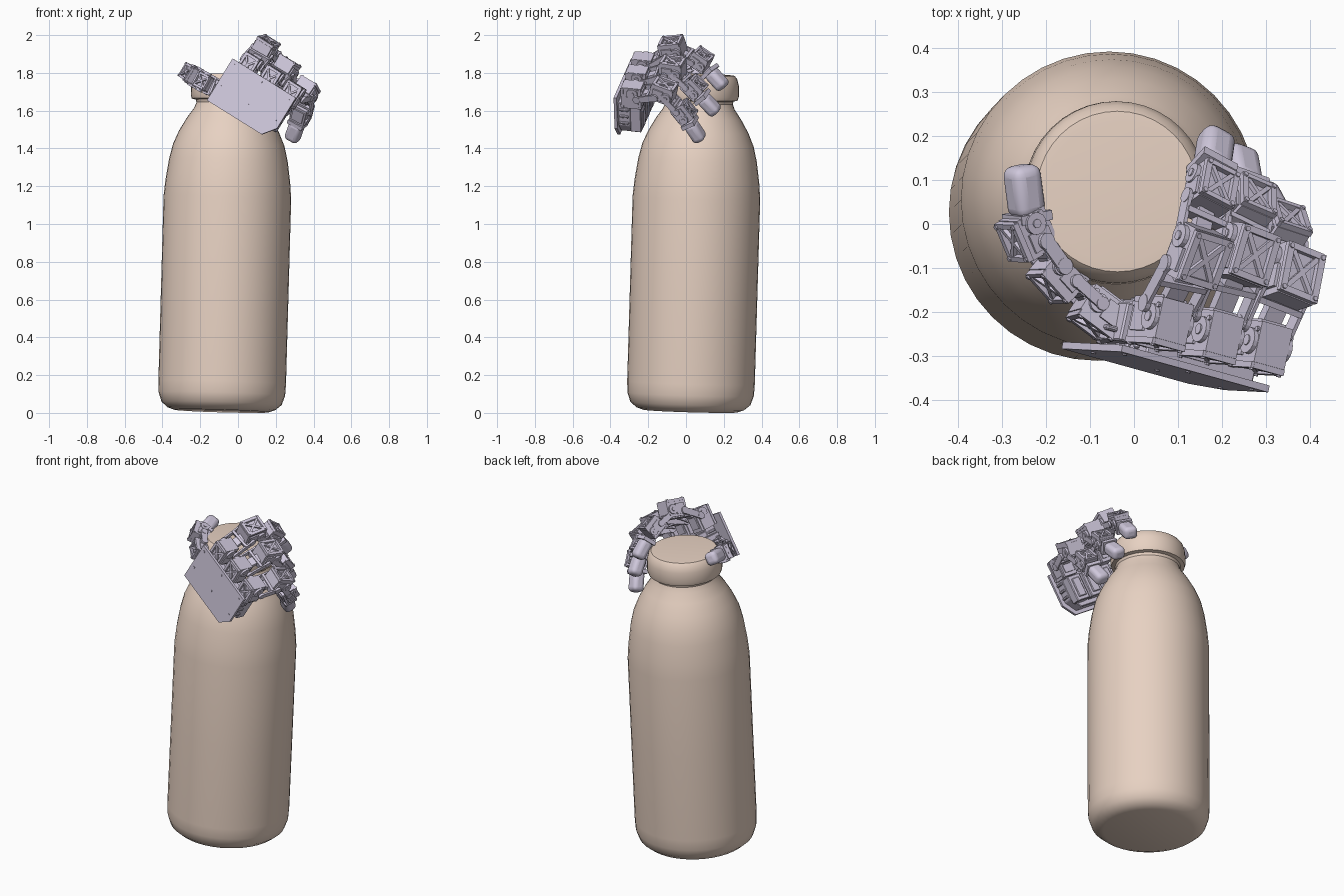
import bpy, bmesh, math
from mathutils import Vector, Matrix

if "Cube" in bpy.data.objects:
    bpy.data.objects.remove(bpy.data.objects["Cube"])


def material(name, rgb):
    m = bpy.data.materials.new(name)
    m.diffuse_color = (*rgb, 1)
    m.use_nodes = True
    m.node_tree.nodes["Principled BSDF"].inputs["Base Color"].default_value = m.diffuse_color
    return m


PEACH = material("peach", (0.80, 0.64, 0.54))
LILAC = material("lilac", (0.63, 0.58, 0.72))


def finish(bm, name, mat, bevel=0, segments=1):
    bmesh.ops.recalc_face_normals(bm, faces=bm.faces)
    me = bpy.data.meshes.new(name)
    bm.to_mesh(me)
    bm.free()
    ob = bpy.data.objects.new(name, me)
    bpy.context.collection.objects.link(ob)
    me.materials.append(mat)
    if bevel:
        mod = ob.modifiers.new("bevel", 'BEVEL')
        mod.width, mod.segments, mod.limit_method = bevel, segments, 'ANGLE'
    return ob


def smooth(ob, angle=30):
    bpy.ops.object.select_all(action='DESELECT')
    ob.select_set(True)
    bpy.context.view_layer.objects.active = ob
    bpy.ops.object.shade_smooth_by_angle(angle=math.radians(angle))


def box(bm, frame, centre, size, turn=0):
    m = frame @ Matrix.Translation(centre) @ Matrix.Rotation(turn, 4, 'Z') @ Matrix.Diagonal((*size, 1))
    bmesh.ops.create_cube(bm, size=1, matrix=m)


def disc(bm, frame, centre, radius, depth, axis='X', sides=16):
    rot = Matrix.Rotation(math.pi / 2, 4, 'Y') if axis == 'X' else Matrix()
    bmesh.ops.create_cone(bm, cap_ends=True, segments=sides, radius1=radius, radius2=radius,
                          depth=depth, matrix=frame @ Matrix.Translation(centre) @ rot)


def frame_at(pos, along, side):
    y = along.normalized()
    x = (side - side.dot(y) * y).normalized()
    m = Matrix((x, y, x.cross(y))).transposed().to_4x4()
    m.translation = pos
    return m


# Bottle: lathed profile (radius, height), leaning slightly
profile = [(0, 0), (0.25, 0), (0.285, 0.012), (0.318, 0.04), (0.335, 0.09), (0.338, 0.15),
           (0.338, 0.65), (0.338, 1.13), (0.33, 1.22), (0.314, 1.33), (0.295, 1.41), (0.265, 1.48),
           (0.225, 1.55), (0.19, 1.60), (0.178, 1.63), (0.182, 1.645), (0.203, 1.65), (0.209, 1.67),
           (0.207, 1.73), (0.197, 1.765), (0.183, 1.781), (0.16, 1.783), (0, 1.783)]
bm = bmesh.new()
vs = [bm.verts.new((r, 0, z)) for r, z in profile]
es = [bm.edges.new(p) for p in zip(vs, vs[1:])]
bmesh.ops.spin(bm, geom=vs + es, cent=(0, 0, 0), axis=(0, 0, 1), angle=math.tau, steps=40)
bmesh.ops.remove_doubles(bm, verts=bm.verts, dist=0.0005)
foot, head = Vector((-0.088, 0.022, 0.01)), Vector((-0.038, 0.074, 1.79))
tilt = Vector((0, 0, 1)).rotation_difference(head - foot).to_matrix().to_4x4()
bmesh.ops.transform(bm, matrix=Matrix.Translation(foot) @ tilt, verts=bm.verts)
smooth(finish(bm, "bottle", PEACH), 35)

# Palm: own frame, x across the knuckles, y towards the fingers, z out of the back
ACROSS = Vector((0.29, -0.08, -0.18)).normalized()
ALONG = Vector((0.135, -0.007, 0.22)).normalized()
PALM = frame_at(Vector((-0.165, -0.284, 1.655)), ALONG, ACROSS)


def slab(bm, outline, z0, z1):
    rings = [[bm.verts.new(PALM @ Vector((x, y, z))) for x, y in outline] for z in (z0, z1)]
    n = len(outline)
    bm.faces.new(rings[0])
    bm.faces.new(rings[1])
    for i in range(n):
        j = (i + 1) % n
        bm.faces.new((rings[0][i], rings[0][j], rings[1][j], rings[1][i]))


bm = bmesh.new()
slab(bm, [(0, 0), (0.35, 0), (0.405, 0.07), (0.405, 0.26), (0, 0.26)], 0, -0.016)
for x in (0.025, 0.2, 0.375):
    for y in (0.1, 0.235):
        disc(bm, PALM, (x, y, 0), 0.006, 0.006, 'Z', 10)
finish(bm, "palm_back_plate", LILAC)

bm = bmesh.new()
slab(bm, [(0.09, 0.02), (0.34, 0.02), (0.385, 0.08), (0.385, 0.22), (0.09, 0.22)], -0.016, -0.085)
for x in (0.135, 0.24, 0.34):                      # motors inside the palm
    box(bm, PALM, (x, 0.12, -0.11), (0.085, 0.15, 0.06))
    box(bm, PALM, (x, 0.12, -0.143), (0.05, 0.11, 0.012))
for x in (0.085, 0.39):                            # ribs on the side walls
    for y in (0.10, 0.14, 0.18):
        box(bm, PALM, (x, y, -0.05), (0.012, 0.015, 0.05))
finish(bm, "palm_body", LILAC, 0.004)


def servo(bm, f, w, l, t):
    # motor body, stepped lid, horn discs, screws and a pierced back frame
    box(bm, f, (0, 0, 0), (w * 0.8, l, t))
    box(bm, f, (0, 0, -t / 2), (w * 0.62, l * 0.7, 0.014))
    box(bm, f, (0, -l * 0.15, 0), (w * 0.92, l * 0.45, t * 0.7))
    for s in (-1, 1):
        disc(bm, f, (s * w * 0.44, l * 0.25, 0), t * 0.32, w * 0.12)
        disc(bm, f, (s * w * 0.49, l * 0.25, 0), t * 0.13, w * 0.08, sides=10)
        box(bm, f, (s * w * 0.36, 0, t / 2 + 0.007), (w * 0.14, l * 0.95, 0.014))
        box(bm, f, (0, s * l * 0.42, t / 2 + 0.007), (w * 0.72, l * 0.12, 0.014))
        box(bm, f, (0, 0, t / 2 + 0.006), (w * 0.1, l * 0.95, 0.01), s * 0.65)
        for e in (-1, 1):
            disc(bm, f, (s * w * 0.36, e * l * 0.4, t / 2 + 0.014), 0.006, 0.008, 'Z', 8)
            disc(bm, f, (s * w * 0.41, e * l * 0.42, -t * 0.3), 0.006, 0.01, sides=8)


def bracket(bm, a, b, side, w, t):
    # two cheek plates and a cross web joining neighbouring motors
    f = frame_at((a + b) / 2, b - a, side)
    d = (b - a).length
    for s in (-1, 1):
        box(bm, f, (s * w * 0.5, 0, 0), (0.009, d * 0.62, t * 0.42))
        for e in (-1, 1):
            disc(bm, f, (s * w * 0.5, e * d * 0.3, 0), t * 0.24, 0.012)
    box(bm, f, (0, d * 0.08, 0), (w, 0.014, t * 0.5))
    box(bm, f, (0, 0, 0), (w * 0.4, d * 0.6, t * 0.3))


def digit(name, points, first_dir, side, sizes, tip_size):
    p = [Vector(q) for q in points]
    dirs = [first_dir, p[2] - p[0], p[3] - p[1]]
    bm = bmesh.new()
    for pos, d, size in zip(p, dirs, sizes):
        servo(bm, frame_at(pos, d, side), *size)
    for i in range(2):
        bracket(bm, p[i], p[i + 1], side, sizes[i + 1][0], sizes[i + 1][2])
    # collar carrying the fingertip
    f = frame_at(p[3], p[3] - p[2], side)
    w, l, t = tip_size
    box(bm, f, (0, -l * 0.5, 0), (w * 1.12, 0.022, t * 1.1))
    finish(bm, name + "_links", LILAC)
    # rounded fingertip
    bm = bmesh.new()
    box(bm, f, (0, 0, 0), (w, l, t))
    smooth(finish(bm, name + "_tip", LILAC, 0.024, 4), 35)


FINGER = [(0.105, 0.125, 0.095), (0.12, 0.125, 0.085), (0.105, 0.10, 0.075)]
fingers = {
    "index_finger": [(0.06, -0.22, 1.835), (0.14, -0.07, 1.925), (0.17, 0.075, 1.865), (0.183, 0.165, 1.765)],
    "middle_finger": [(0.175, -0.25, 1.765), (0.25, -0.07, 1.82), (0.26, 0.04, 1.72), (0.245, 0.125, 1.63)],
    "outer_finger": [(0.285, -0.275, 1.685), (0.355, -0.12, 1.70), (0.335, -0.015, 1.59), (0.30, 0.05, 1.49)],
}
for name, pts in fingers.items():
    digit(name, pts, ALONG, ACROSS, FINGER, (0.08, 0.115, 0.07))

# Thumb wraps the other side of the cap
digit("thumb", [(-0.075, -0.20, 1.70), (-0.17, -0.115, 1.745), (-0.238, -0.02, 1.785), (-0.25, 0.075, 1.80)],
      Vector((-0.8, 0.6, 0.25)), ALONG,
      [(0.10, 0.11, 0.07), (0.095, 0.10, 0.065), (0.10, 0.10, 0.08)], (0.075, 0.12, 0.075))
bm = bmesh.new()
box(bm, PALM, (0.085, 0.10, -0.08), (0.075, 0.13, 0.09))
box(bm, PALM, (0.045, 0.10, -0.06), (0.05, 0.09, 0.012))
finish(bm, "thumb_mount", LILAC, 0.004)
